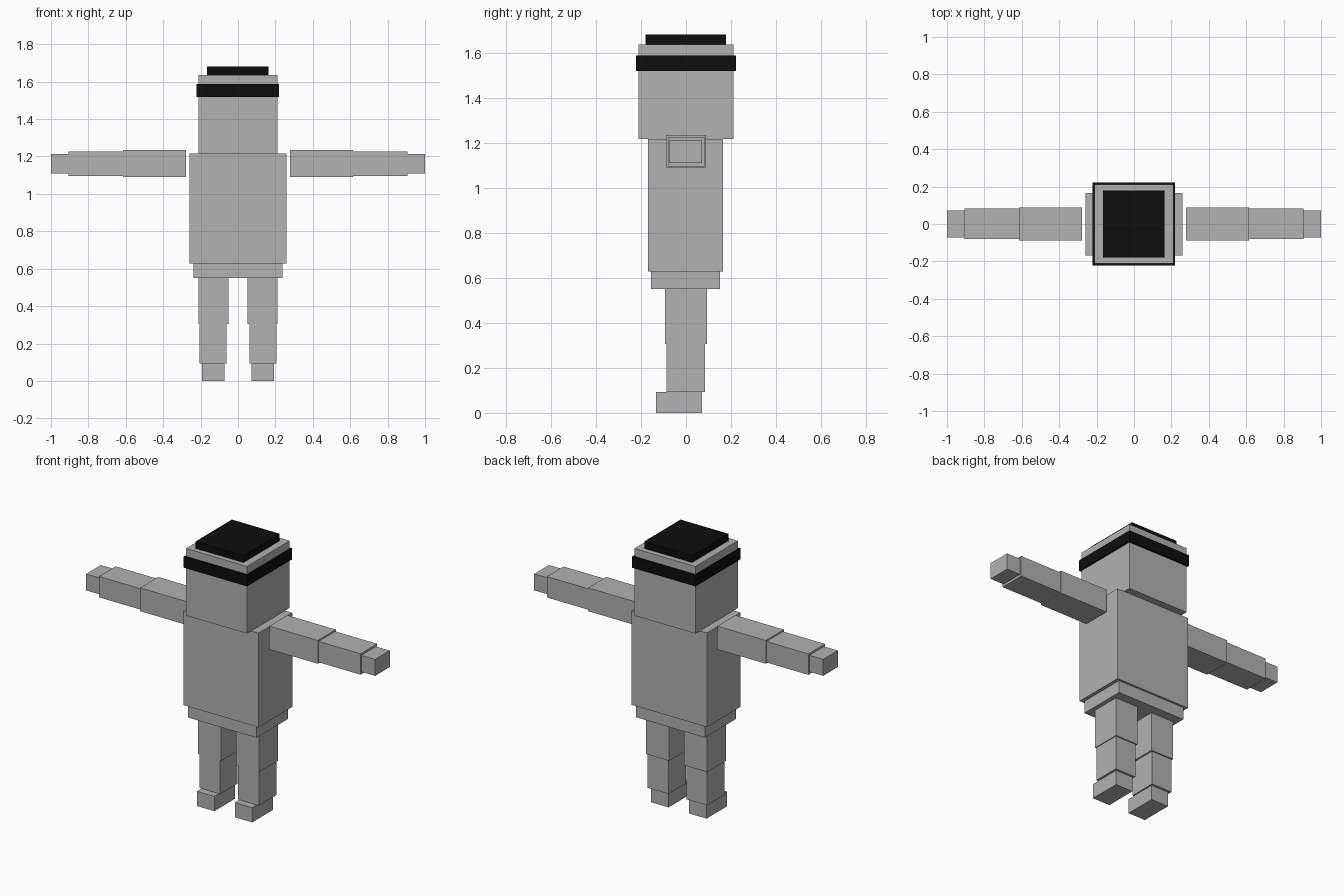
import bpy
import bmesh

default = bpy.data.objects.get("Cube")
if default:
    bpy.data.objects.remove(default, do_unlink=True)


def make_material(name, value):
    mat = bpy.data.materials.new(name)
    mat.use_nodes = True
    colour = (value, value, value, 1.0)
    mat.diffuse_color = colour
    mat.node_tree.nodes["Principled BSDF"].inputs["Base Color"].default_value = colour
    return mat


GREY = make_material("grey", 0.445)
BLACK = make_material("black", 0.004)


def box(name, x, y, z, mat=GREY):
    """Flat-shaded box from (min, max) ranges on each axis."""
    bm = bmesh.new()
    bmesh.ops.create_cube(bm, size=1.0)
    for v in bm.verts:
        v.co = [r[0] if c < 0 else r[1] for c, r in zip(v.co, (x, y, z))]
    mesh = bpy.data.meshes.new(name)
    bm.to_mesh(mesh)
    bm.free()
    mesh.materials.append(mat)
    obj = bpy.data.objects.new(name, mesh)
    bpy.context.collection.objects.link(obj)
    return obj


def pair(name, x, y, z):
    """One box on each side of the body."""
    box("left_" + name, x, y, z)
    box("right_" + name, (-x[1], -x[0]), y, z)


# Body
box("pelvis", (-0.238, 0.238), (-0.155, 0.152), (0.55, 0.627))
box("torso", (-0.26, 0.26), (-0.169, 0.165), (0.627, 1.216))

# Head with band and flat top patch
box("head", (-0.212, 0.21), (-0.211, 0.21), (1.216, 1.636))
box("head_band", (-0.221, 0.219), (-0.223, 0.222), (1.518, 1.587), BLACK)
box("head_top", (-0.167, 0.164), (-0.18, 0.178), (1.636, 1.68), BLACK)

# Arms, held straight out with a small gap at the shoulder
pair("upper_arm", (0.279, 0.615), (-0.089, 0.089), (1.089, 1.235))
pair("forearm", (0.615, 0.905), (-0.081, 0.083), (1.095, 1.226))
pair("hand", (0.905, 1.0), (-0.073, 0.072), (1.11, 1.213))

# Legs
pair("thigh", (0.051, 0.211), (-0.093, 0.093), (0.305, 0.55))
pair("shin", (0.062, 0.206), (-0.087, 0.085), (0.092, 0.305))
pair("foot", (0.071, 0.192), (-0.133, 0.071), (0.0, 0.092))
